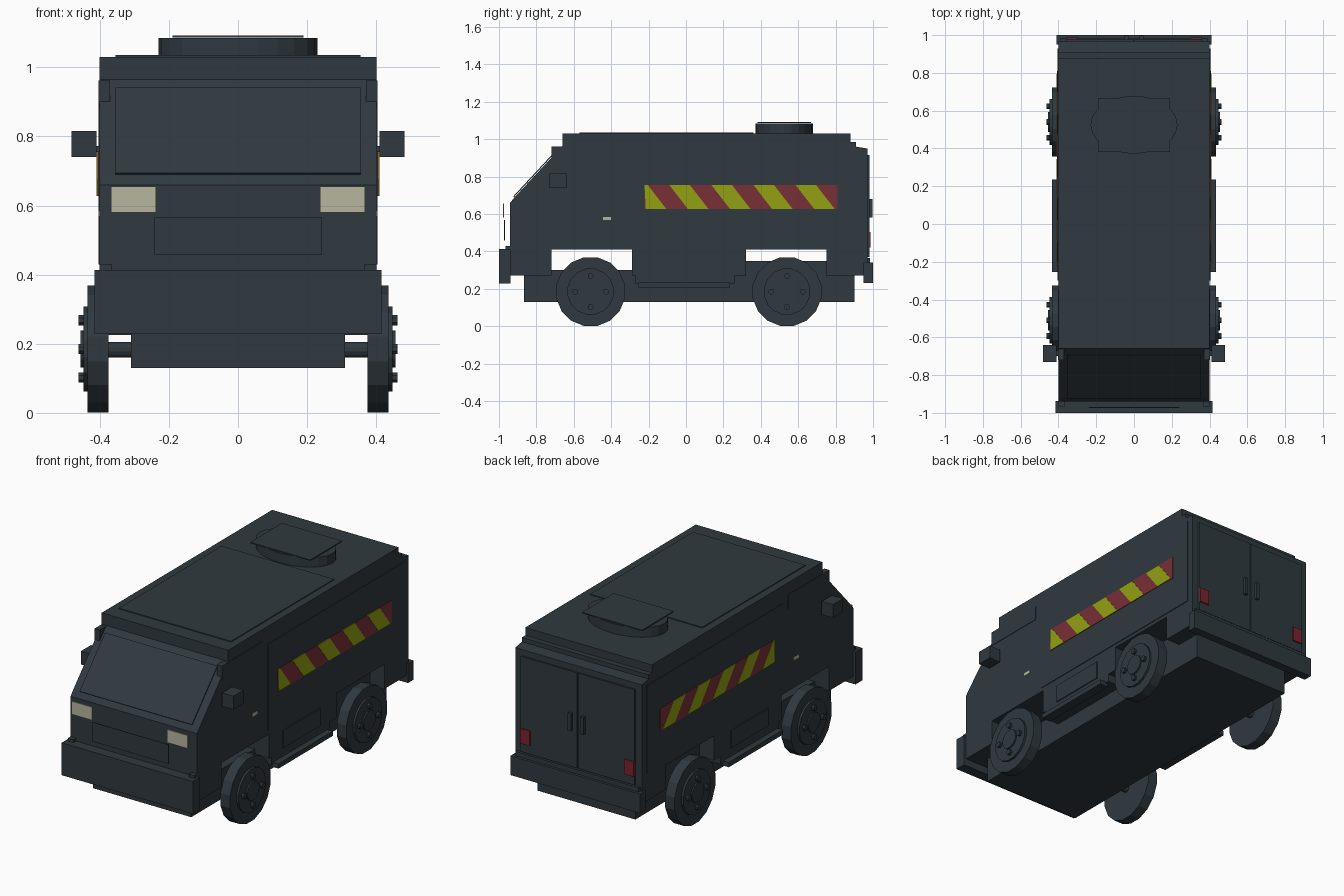
import bpy, bmesh, math
from mathutils import Matrix

if "Cube" in bpy.data.objects:
    bpy.data.objects.remove(bpy.data.objects["Cube"])


def material(name, rgb):
    m = bpy.data.materials.new(name)
    m.diffuse_color = (*rgb, 1)
    m.use_nodes = True
    m.node_tree.nodes["Principled BSDF"].inputs["Base Color"].default_value = m.diffuse_color
    return m


DARK = material("dark slate", (0.029, 0.041, 0.050))
CREAM = material("lamp cream", (0.47, 0.47, 0.34))
YELLOW = material("hazard yellow", (0.29, 0.35, 0.006))
RED = material("hazard red", (0.19, 0.029, 0.038))
TAIL = material("tail lamp red", (0.20, 0.018, 0.026))


def finish(name, bm, mat):
    bmesh.ops.recalc_face_normals(bm, faces=bm.faces)
    me = bpy.data.meshes.new(name)
    bm.to_mesh(me)
    bm.free()
    me.materials.append(mat)
    ob = bpy.data.objects.new(name, me)
    bpy.context.collection.objects.link(ob)
    return ob


def box(name, x, y, z, mat=DARK):
    """Box from (min, max) ranges on each axis."""
    bm = bmesh.new()
    bmesh.ops.create_cube(bm, size=1)
    for v in bm.verts:
        v.co = [sum(r) / 2 + c * (r[1] - r[0]) for c, r in zip(v.co, (x, y, z))]
    return finish(name, bm, mat)


def pair(name, x, y, z, mat=DARK):
    """The same box on the left and right side."""
    box(name + "_right", x, y, z, mat)
    box(name + "_left", (-x[1], -x[0]), y, z, mat)


def prism(name, pts, x0, x1, mat=DARK):
    """Side profile in (y, z) extruded along x."""
    bm = bmesh.new()
    f = bm.faces.new([bm.verts.new((x0, y, z)) for y, z in pts])
    ext = bmesh.ops.extrude_face_region(bm, geom=[f])
    for v in ext["geom"]:
        if isinstance(v, bmesh.types.BMVert):
            v.co.x = x1
    return finish(name, bm, mat)


def disc(name, x0, x1, y, z, r, sides=16, mat=DARK):
    """Cylinder lying along x."""
    bm = bmesh.new()
    bmesh.ops.create_cone(bm, cap_ends=True, segments=sides, radius1=r, radius2=r,
                          depth=abs(x1 - x0),
                          matrix=Matrix.Translation(((x0 + x1) / 2, y, z))
                          @ Matrix.Rotation(math.pi / 2, 4, 'Y')
                          @ Matrix.Rotation(math.pi / sides, 4, 'Z'))
    return finish(name, bm, mat)


# Van body with square wheel arches and sloped front
prism("body", [(-0.94, 0.27), (-0.94, 0.66), (-0.92, 0.685), (-0.66, 0.965),
               (0.88, 0.965), (0.97, 0.95), (0.97, 0.27), (0.75, 0.27),
               (0.75, 0.41), (0.32, 0.41), (0.32, 0.27), (-0.29, 0.27),
               (-0.29, 0.41), (-0.72, 0.41), (-0.72, 0.27)], -0.40, 0.40)

# Windscreen plate lying on the slope
prism("windscreen", [(-0.92, 0.69), (-0.69, 0.938), (-0.694, 0.942), (-0.924, 0.694)],
      -0.355, 0.355)

# Roof, raised roof panel and rear lintel
box("roof", (-0.40, 0.40), (-0.66, 0.88), (0.965, 1.03))
box("roof_rear_step", (-0.40, 0.40), (0.86, 0.91), (0.94, 0.985))
box("roof_panel", (-0.355, 0.355), (-0.57, 0.36), (1.03, 1.035))

# Oval roof hatch with a square lid
bm = bmesh.new()
bmesh.ops.create_cone(bm, cap_ends=True, segments=24, radius1=1, radius2=1, depth=1,
                      matrix=Matrix.Translation((0, 0.525, 1.055))
                      @ Matrix.Diagonal((0.23, 0.153, 0.06, 1)))
finish("roof_hatch", bm, DARK)
box("hatch_lid", (-0.19, 0.19), (0.382, 0.668), (1.086, 1.092))

# Chassis, floors visible through the arches, bumpers
box("chassis", (-0.31, 0.31), (-0.865, 0.90), (0.13, 0.27))
box("front_floor", (-0.31, 0.31), (-0.73, -0.28), (0.26, 0.30))
box("rear_floor", (-0.31, 0.31), (0.31, 0.76), (0.26, 0.35))
box("front_bumper", (-0.415, 0.415), (-1.0, -0.938), (0.228, 0.413))
pair("bumper_bracket", (0.365, 0.40), (-0.965, -0.938), (0.41, 0.43))
box("rear_bumper", (-0.41, 0.41), (0.95, 1.0), (0.23, 0.34))
box("rear_sill", (-0.39, 0.39), (0.965, 0.985), (0.33, 0.365))

# Nose: grille plate and headlamps stand off the front
box("grille", (-0.242, 0.242), (-0.973, -0.968), (0.457, 0.567))
pair("headlamp", (0.237, 0.367), (-0.978, -0.972), (0.58, 0.655), CREAM)

# Side panels, cab rails, steps, lockers, mirrors, handles
pair("side_panel", (0.395, 0.404), (-0.30, 0.93), (0.43, 0.93))
pair("cab_rail", (0.37, 0.403), (-0.72, -0.35), (0.88, 0.962))
pair("side_step", (0.38, 0.435), (-0.255, 0.235), (0.208, 0.235))
pair("step_skirt", (0.30, 0.40), (-0.27, 0.26), (0.225, 0.275))
pair("locker_door", (0.395, 0.406), (-0.17, 0.17), (0.285, 0.385))
pair("mirror_arm", (0.395, 0.415), (-0.70, -0.67), (0.755, 0.772))
pair("mirror", (0.41, 0.482), (-0.73, -0.64), (0.74, 0.816))
pair("cab_handle", (0.398, 0.403), (-0.445, -0.40), (0.568, 0.585), CREAM)

# Rear doors, handles and tail lamps
pair("rear_door", (0.003, 0.36), (0.965, 0.98), (0.37, 0.915))
pair("rear_handle", (0.03, 0.05), (0.978, 0.997), (0.58, 0.68))
pair("tail_lamp", (0.298, 0.36), (0.979, 0.987), (0.42, 0.505), TAIL)

# Hazard stripe: red plate with slanted yellow bands
Y0, Z0, Z1 = -0.222, 0.627, 0.756
pair("hazard_strip", (0.403, 0.407), (Y0, 0.81), (Z0, Z1), RED)
for i in range(5):
    top = -0.315 + 0.225 * i
    pts = [(max(Y0, y), z) for y, z in ((top, Z1), (top + 0.11, Z1),
                                        (top + 0.21, Z0), (top + 0.10, Z0))]
    for s, side in ((1, "right"), (-1, "left")):
        prism(f"hazard_band_{side}_{i}", pts, s * 0.405, s * 0.409, YELLOW)

# Wheels with hubs, bolts and axles
for y, place in ((-0.51, "front"), (0.54, "rear")):
    disc(place + "_axle", -0.38, 0.38, y, 0.183, 0.023, 12)
    for s, side in ((1, "right"), (-1, "left")):
        n = f"{place}_{side}"
        disc(n + "_tyre", s * 0.375, s * 0.435, y, 0.185, 0.187)
        disc(n + "_rim", s * 0.43, s * 0.447, y, 0.185, 0.125)
        disc(n + "_hub", s * 0.44, s * 0.455, y, 0.185, 0.055)
        for k in range(4):
            a = k * math.pi / 2
            disc(f"{n}_bolt_{k}", s * 0.445, s * 0.462, y + 0.083 * math.cos(a),
                 0.185 + 0.083 * math.sin(a), 0.016, 8)
